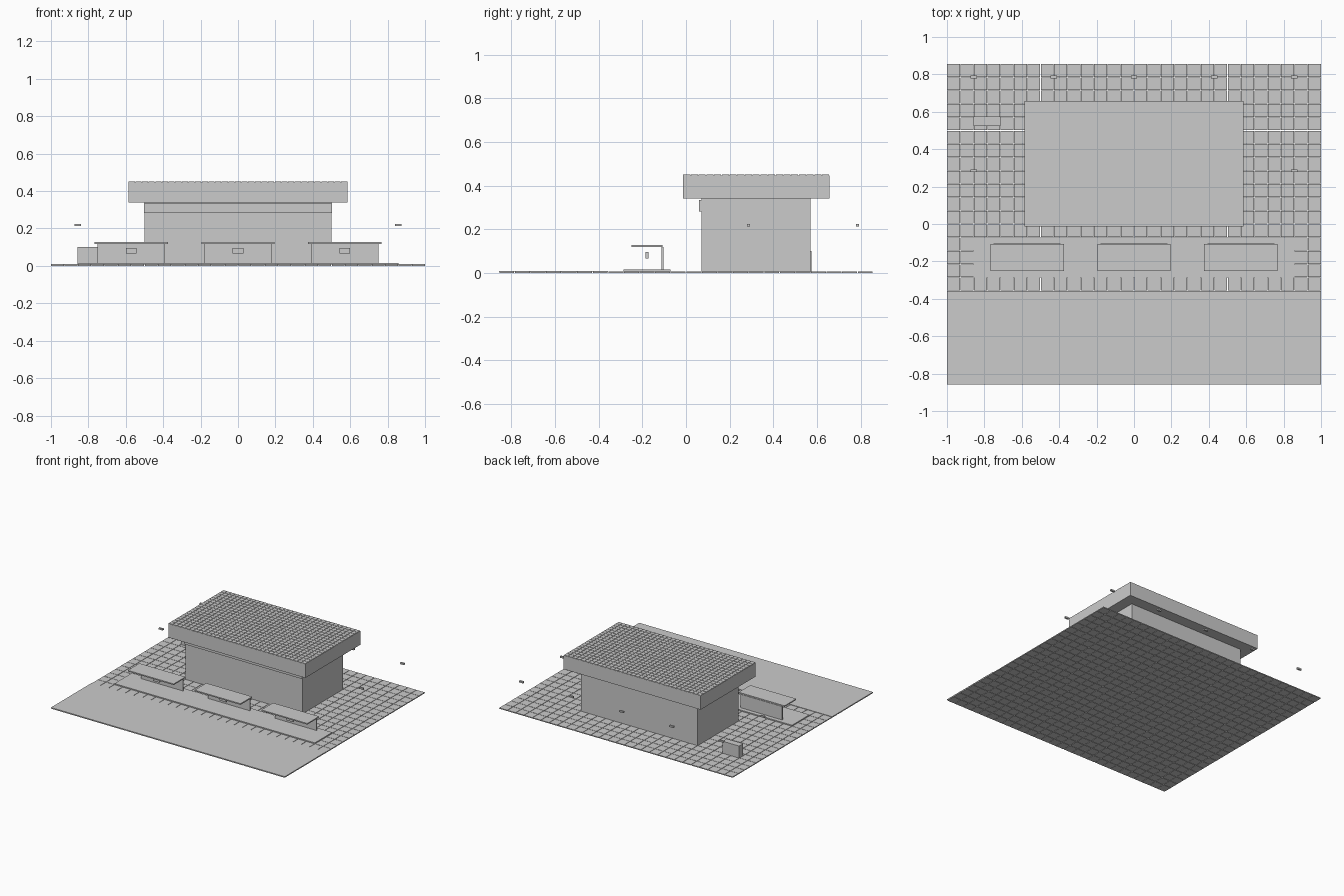
import bpy
import bmesh
from mathutils import Matrix, Vector

if "Cube" in bpy.data.objects:
    bpy.data.objects.remove(bpy.data.objects["Cube"], do_unlink=True)

U = 1 / 14          # paving module
GROUND = 0.007      # top of the paving

# Single concrete colour
concrete = bpy.data.materials.new("light_grey")
concrete.use_nodes = True
grey = (0.6, 0.6, 0.6, 1)
concrete.diffuse_color = grey
concrete.node_tree.nodes["Principled BSDF"].inputs["Base Color"].default_value = grey


def add_box(bm, x, y, z):
    """Add a box from (low, high) ranges."""
    size = [b - a for a, b in (x, y, z)]
    centre = Vector([(a + b) / 2 for a, b in (x, y, z)])
    bmesh.ops.create_cube(bm, size=1, matrix=Matrix.Translation(centre) @ Matrix.Diagonal((*size, 1)))


def finish(name, bm):
    mesh = bpy.data.meshes.new(name)
    bm.to_mesh(mesh)
    bm.free()
    mesh.materials.append(concrete)
    obj = bpy.data.objects.new(name, mesh)
    bpy.context.collection.objects.link(obj)
    return obj


def box(name, x, y, z):
    bm = bmesh.new()
    add_box(bm, x, y, z)
    return finish(name, bm)


def around(centre, width):
    return centre - width / 2, centre + width / 2


def tile_field(name, x, y, z, columns, rows, gap):
    """Fill a rectangle with separate tiles."""
    bm = bmesh.new()
    dx, dy = (x[1] - x[0]) / columns, (y[1] - y[0]) / rows
    for i in range(columns):
        for j in range(rows):
            add_box(bm, around(x[0] + (i + 0.5) * dx, dx - gap),
                    around(y[0] + (j + 0.5) * dy, dy - gap), z)
    return finish(name, bm)


# Paved ground and road
tile_field("paving", (-1, 1), (-12 * U, 12 * U), (0, GROUND), 28, 24, 0.003)
box("road", (-1, 1), (-12 * U, -5 * U), (GROUND, 0.0095))

# Bus platform
box("platform", (-12 * U, 12 * U), (-4 * U, -U), (GROUND, 0.0145))

# Three shelters with back wall, roof and hanging sign
for side, cx in (("right", -8 * U), ("middle", 0), ("left", 8 * U)):
    box(side + "_shelter_wall", around(cx, 5 * U), around(-1.5 * U, 0.008), (0.0145, 0.118))
    box(side + "_shelter_roof", around(cx, 5.5 * U), around(-2.5 * U, 2 * U), (0.118, 0.127))
    box(side + "_shelter_sign", around(cx, 0.8 * U), around(-2.5 * U, 0.012), (0.067, 0.096))

# Station hall with overhanging tiled roof
hall_y = 4.5 * U
box("hall", around(0, 14 * U), around(hall_y, 7 * U), (GROUND, 0.34))
roof_x, roof_y = around(0, 16.4 * U), around(hall_y, 9.4 * U)
box("hall_roof", roof_x, roof_y, (0.34, 0.447))
tile_field("roof_tiles", roof_x, roof_y, (0.447, 0.45), 33, 19, 0.003)
box("front_band", around(0, 14.1 * U), (0.06, U), (0.282, 0.333))

# Lamp heads around the yard
lamp_spots = [(i * 6 * U, 11 * U) for i in range(-2, 3)] + [(s * 12 * U, 4 * U) for s in (-1, 1)]
for n, (lx, ly) in enumerate(lamp_spots):
    box(f"lamp_head_{n + 1}", around(12 * U * lx / abs(lx) if abs(lx) > 10 * U else lx, 0.034),
        around(ly, 0.014), (0.213, 0.225))

# Storage box behind the hall
box("storage_box", (-12 * U, -10 * U), around(7.7 * U, 0.7 * U), (GROUND, 0.1))
